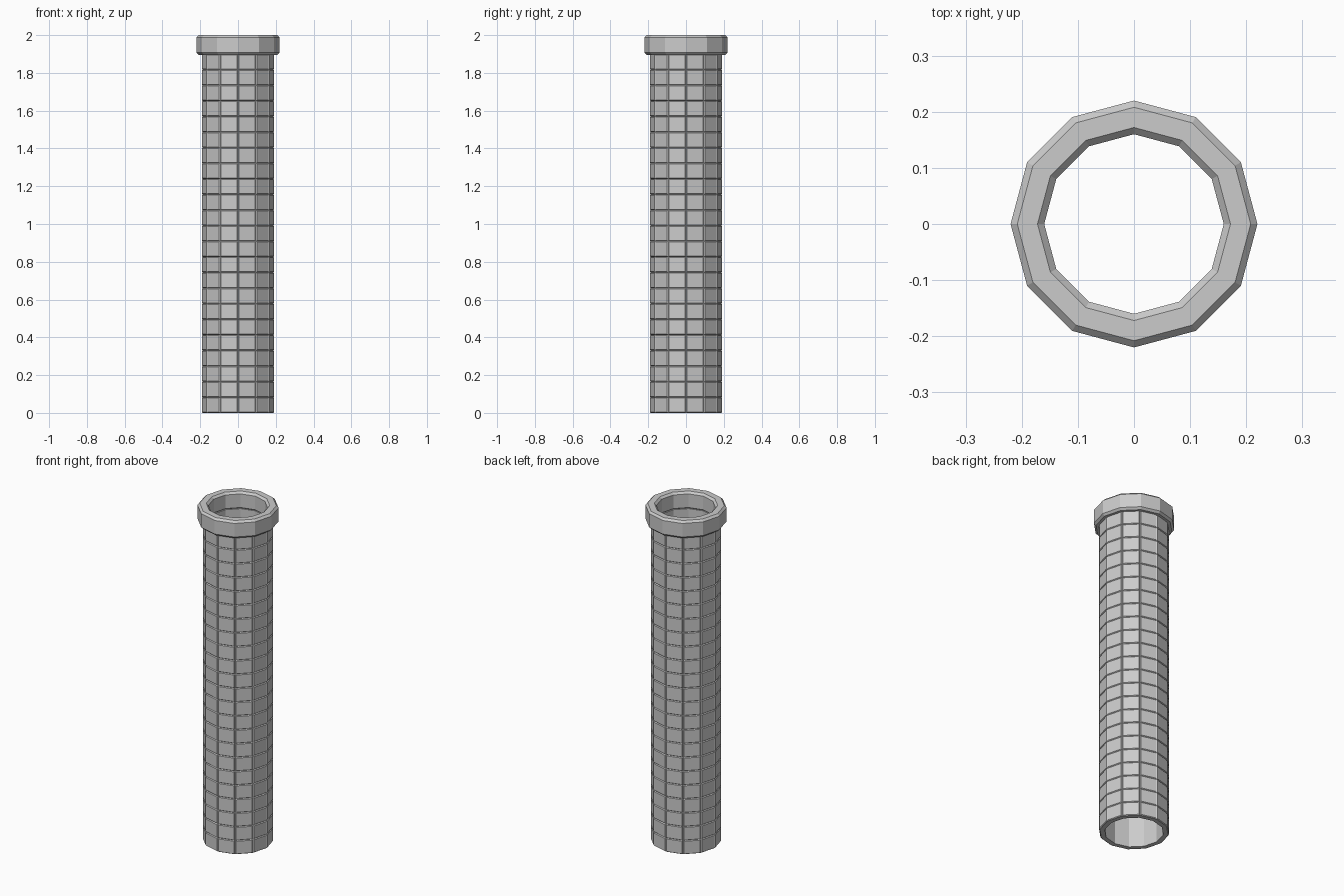
import bpy, bmesh
from math import sin, cos, pi

if "Cube" in bpy.data.objects:
    bpy.data.objects.remove(bpy.data.objects["Cube"])

SIDES = 12


def revolve(name, profile, panels=None):
    """Spin a closed (radius, z) profile into a faceted ring; raise panels on chosen segments."""
    bm = bmesh.new()
    rings = []
    for r, z in profile:
        rings.append([bm.verts.new((r * cos(2 * pi * i / SIDES),
                                    r * sin(2 * pi * i / SIDES), z))
                      for i in range(SIDES)])
    n = len(profile)
    raised = []
    for k in range(n):
        a, b = rings[k], rings[(k + 1) % n]
        for i in range(SIDES):
            j = (i + 1) % SIDES
            f = bm.faces.new((a[i], a[j], b[j], b[i]))
            if panels and k in panels:
                raised.append(f)
    bm.normal_update()
    if raised:
        bmesh.ops.inset_individual(bm, faces=raised, thickness=0.004,
                                   depth=0.005, use_even_offset=True)
    bmesh.ops.recalc_face_normals(bm, faces=bm.faces[:])
    me = bpy.data.meshes.new(name)
    bm.to_mesh(me)
    bm.free()
    ob = bpy.data.objects.new(name, me)
    bpy.context.collection.objects.link(ob)
    return ob


# Tube wall covered in a grid of raised panels with grooves between them
ROWS, TOP = 23, 1.90
outer = [(0.187, TOP * k / ROWS) for k in range(ROWS + 1)]
inner = [(0.16, TOP), (0.16, 0.0)]
revolve("tube_body", outer + inner, panels=set(range(ROWS)))

# Chamfered collar at the top
c = 0.012
revolve("top_collar", [
    (0.22 - c, 1.895), (0.22, 1.895 + c), (0.22, 2.0 - c), (0.22 - c, 2.0),
    (0.16 + c, 2.0), (0.16, 2.0 - c), (0.16, 1.895 + c), (0.16 + c, 1.895)])
